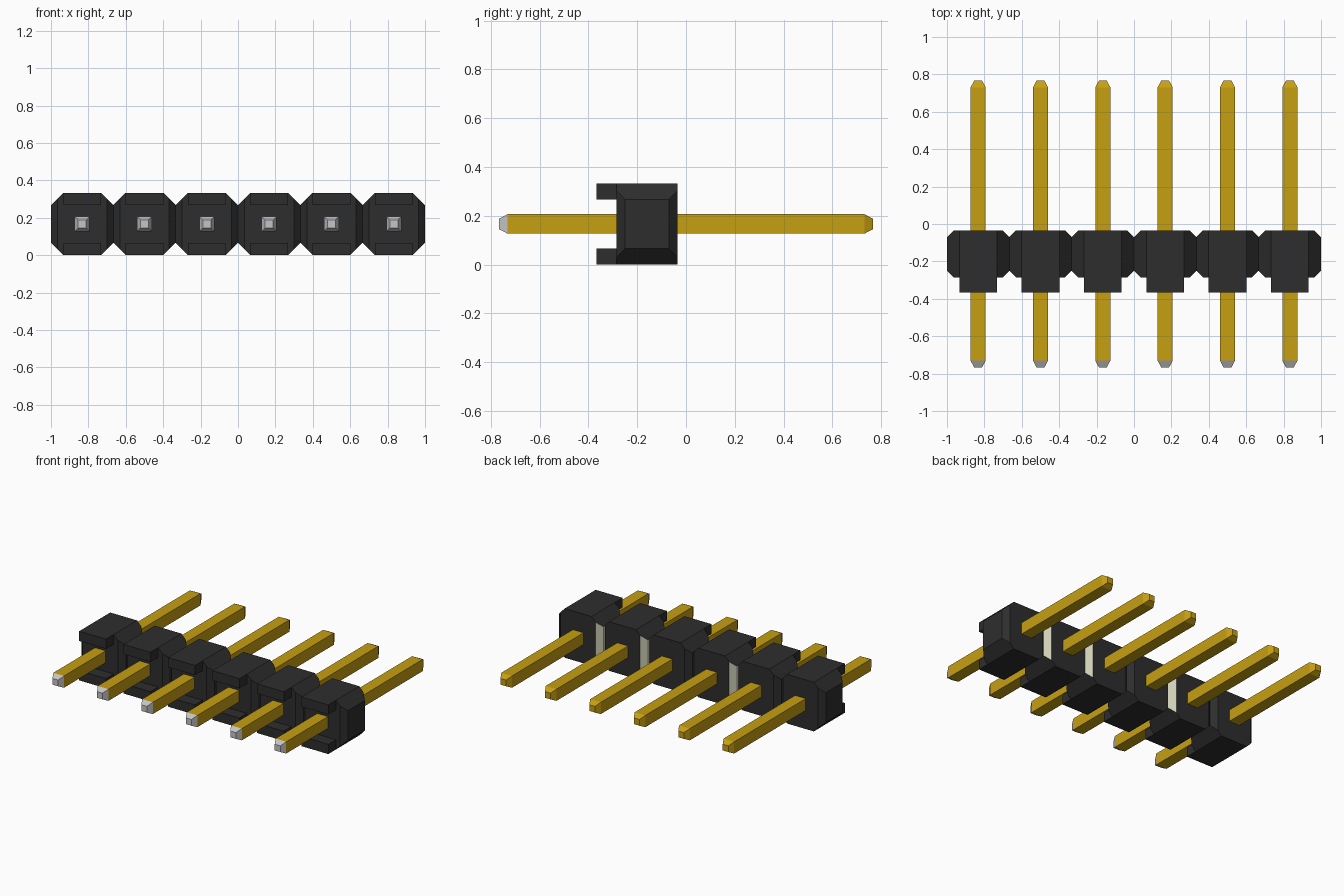
import bpy
import bmesh
from mathutils import Vector, Matrix

cube = bpy.data.objects.get("Cube")
if cube:
    bpy.data.objects.remove(cube, do_unlink=True)

PITCH = 1 / 3
HALF = PITCH / 2
COUNT = 6
MID_Z = HALF


def material(name, rgb):
    m = bpy.data.materials.new(name)
    m.use_nodes = True
    m.diffuse_color = (*rgb, 1)
    m.node_tree.nodes["Principled BSDF"].inputs["Base Color"].default_value = (*rgb, 1)
    return m


BLACK = material("black plastic", (0.027, 0.027, 0.027))
PALE = material("pale plastic", (0.62, 0.62, 0.47))
GOLD = material("gold", (0.57, 0.35, 0.006))
SILVER = material("silver", (0.56, 0.56, 0.57))


def add_box(bm, low, high):
    low, high = Vector(low), Vector(high)
    mat = Matrix.Translation((low + high) / 2) @ Matrix.Diagonal((*(high - low), 1))
    bmesh.ops.create_cube(bm, size=1, matrix=mat)


def slice_off(bm, point, normal):
    """Cut away everything beyond a plane and close the hole."""
    geom = bm.verts[:] + bm.edges[:] + bm.faces[:]
    cut = bmesh.ops.bisect_plane(bm, geom=geom, plane_co=point, plane_no=normal,
                                 clear_outer=True)["geom_cut"]
    edges = [e for e in cut if isinstance(e, bmesh.types.BMEdge)]
    bmesh.ops.contextual_create(bm, geom=edges)


def finish(bm, name, x, mats):
    bmesh.ops.recalc_face_normals(bm, faces=bm.faces)
    mesh = bpy.data.meshes.new(name)
    bm.to_mesh(mesh)
    bm.free()
    for m in mats:
        mesh.materials.append(m)
    ob = bpy.data.objects.new(name, mesh)
    ob.location = (x, 0, MID_Z)
    bpy.context.collection.objects.link(ob)


def make_housing(i, x, pale_sides):
    front, back, corner, nick = -0.285, -0.035, 0.066, 0.035
    bm = bmesh.new()
    add_box(bm, (-HALF, front, -HALF), (HALF, back, HALF))
    for sx in (-1, 1):
        # Long sloping corners
        for sz in (-1, 1):
            slice_off(bm, (sx * HALF, 0, sz * (HALF - corner)), (sx, 0, sz))
        # Upright chamfers at the front and back of each side
        for y, sy in ((front, -1), (back, 1)):
            slice_off(bm, (sx * HALF, y - sy * nick, 0), (sx, sy, 0))
    bmesh.ops.recalc_face_normals(bm, faces=bm.faces)
    # Some of the rear notches are pale
    for f in bm.faces:
        n = f.normal
        if n.y > 0.5 and abs(n.x) > 0.5 and (1 if n.x > 0 else -1) in pale_sides:
            f.material_index = 1
    # Front lips along the top and bottom
    lip = HALF - corner
    for low, high in ((-HALF, -lip), (lip, HALF)):
        add_box(bm, (-lip, -0.367, low), (lip, front, high))
    finish(bm, f"housing_{i + 1}", x, (BLACK, PALE))


def make_pin(i, x):
    end, taper, r, tip = 0.767, 0.036, 0.04, 0.021
    bm = bmesh.new()
    stations = ((-end, tip), (taper - end, r), (end - taper, r), (end, tip))
    rings = [[bm.verts.new((a * w, y, b * w))
              for a, b in ((-1, -1), (1, -1), (1, 1), (-1, 1))] for y, w in stations]
    for p, q in zip(rings, rings[1:]):
        for k in range(4):
            bm.faces.new((p[k], p[k - 1], q[k - 1], q[k]))
    bm.faces.new(rings[0])
    bm.faces.new(rings[-1])
    # Front tip is silver
    for f in bm.faces:
        f.material_index = int(f.calc_center_median().y < taper / 2 - end + 0.01)
    finish(bm, f"pin_{i + 1}", x, (GOLD, SILVER))


# Notches between neighbours, counted from the -x end, that are pale
PALE_NOTCHES = {2, 4, 5}
for i in range(COUNT):
    x = (i - (COUNT - 1) / 2) * PITCH
    sides = [s for s, notch in ((-1, i), (1, i + 1)) if notch in PALE_NOTCHES]
    make_housing(i, x, sides)
    make_pin(i, x)
